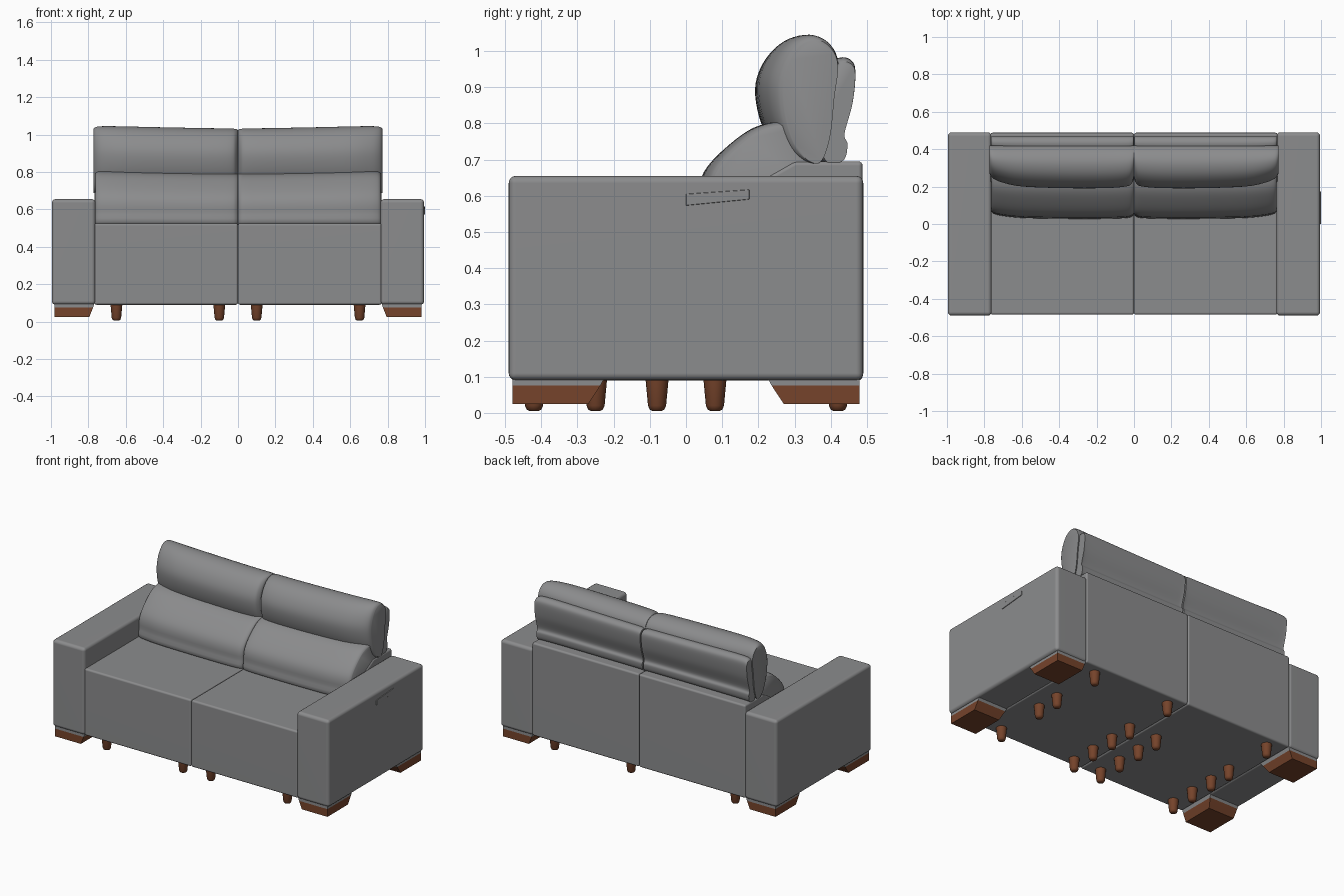
import bpy
import bmesh
import math
from mathutils import Vector

cube = bpy.data.objects.get("Cube")
if cube:
    bpy.data.objects.remove(cube, do_unlink=True)


def material(name, rgb):
    mat = bpy.data.materials.new(name)
    mat.use_nodes = True
    mat.diffuse_color = (*rgb, 1)
    bsdf = mat.node_tree.nodes["Principled BSDF"]
    bsdf.inputs["Base Color"].default_value = (*rgb, 1)
    bsdf.inputs["Roughness"].default_value = 0.8
    return mat


GREY = material("grey upholstery", (0.26, 0.262, 0.267))
WOOD = material("brown wood", (0.18, 0.057, 0.024))


def finish(name, bm, mats, angle=40, weighted=False):
    """Turn a bmesh into a shaded object."""
    bmesh.ops.recalc_face_normals(bm, faces=bm.faces)
    mesh = bpy.data.meshes.new(name)
    bm.to_mesh(mesh)
    bm.free()
    for mat in mats:
        mesh.materials.append(mat)
    obj = bpy.data.objects.new(name, mesh)
    bpy.context.collection.objects.link(obj)
    bpy.ops.object.select_all(action='DESELECT')
    obj.select_set(True)
    bpy.context.view_layer.objects.active = obj
    bpy.ops.object.shade_smooth_by_angle(angle=math.radians(angle))
    if weighted:
        obj.modifiers.new("flat_panels", 'WEIGHTED_NORMAL').keep_sharp = True
    return obj


def loft(rings):
    """Skin a list of closed rings and cap both ends."""
    bm = bmesh.new()
    rows = [[bm.verts.new(p) for p in ring] for ring in rings]
    n = len(rows[0])
    for a, b in zip(rows, rows[1:]):
        for i in range(n):
            j = (i + 1) % n
            bm.faces.new((a[i], a[j], b[j], b[i]))
    bm.faces.new(rows[0])
    bm.faces.new(rows[-1])
    return bm


def panel(name, profile, x0, x1, radius):
    """Extrude a side profile across x and round its edges."""
    bm = loft([[(x, y, z) for y, z in profile] for x in (x0, x1)])
    bmesh.ops.recalc_face_normals(bm, faces=bm.faces)
    bmesh.ops.bevel(bm, geom=bm.edges[:], offset=radius, segments=4,
                    profile=0.5, affect='EDGES')
    return finish(name, bm, [GREY], weighted=True)


def smooth_path(points, steps, closed):
    """Catmull-Rom curve through the points."""
    pts = [Vector(p) for p in points]
    n = len(pts)
    pick = (lambda i: pts[i % n]) if closed else (lambda i: pts[max(0, min(n - 1, i))])
    out = []
    for i in range(n if closed else n - 1):
        a, b, c, d = (pick(i + k) for k in (-1, 0, 1, 2))
        for s in range(steps):
            t = s / steps
            out.append(0.5 * (2 * b + (c - a) * t + (2 * a - 5 * b + 4 * c - d) * t * t
                              + (3 * b - a - 3 * c + d) * t ** 3))
    if not closed:
        out.append(pts[-1])
    return out


# Along a cushion from centre seam to outer end: position, depth loss, height loss
STATIONS = [(0, .22, .06), (.012, .12, .045), (.05, .04, .035), (.2, 0, .03), (.5, 0, .018),
            (.78, .04, .004), (.92, .14, 0), (.98, .24, .01), (1, .34, .04)]


def cushion(name, profile, side, x0, x1, pinch):
    outline = smooth_path(profile, 5, True)
    back = max(p.x for p in outline)
    low = min(p.y for p in outline)
    rings = []
    for f, depth, height in smooth_path(STATIONS, 4, False):
        x = side * (x0 + (x1 - x0) * f)
        rings.append([(x, back + (p.x - back) * (1 - depth * pinch),
                       low + (p.y - low) * (1 - height)) for p in outline])
    return finish(name, loft(rings), [GREY], angle=50)


BODY = [(-.485, .09), (-.485, .525), (.22, .525), (.22, .65),
        (.30, .695), (.488, .695), (.488, .09)]
ARM = [(-.49, .09), (-.49, .655), (.49, .655), (.49, .09)]
LUMBAR = [(.06, .51), (.035, .59), (.05, .67), (.12, .745), (.2, .795),
          (.30, .80), (.36, .72), (.36, .52)]
HEAD = [(.21, .80), (.192, .9), (.215, .975), (.265, 1.028), (.33, 1.045), (.39, 1.022),
        (.42, .97), (.405, .88), (.385, .76), (.34, .69), (.26, .72)]
BACK_PANEL = [(.405, .96), (.425, .982), (.455, .975), (.468, .945), (.458, .86), (.432, .775),
              (.442, .745), (.43, .7), (.38, .69), (.36, .73), (.385, .83)]

for side, label in ((1, "left"), (-1, "right")):
    # Seat and back frame, arm
    panel(label + "_seat_frame", BODY, 0, side * .768, .012)
    panel(label + "_arm", ARM, side * .762, side * .995, .02)

    # Loose cushions
    cushion(label + "_lumbar_cushion", LUMBAR, side, .001, .762, .3)
    cushion(label + "_head_cushion", HEAD, side, .001, .772, 1)
    cushion(label + "_back_panel", BACK_PANEL, side, .004, .764, .5)

    # Corner feet, with an upholstered band at the top
    for end, place in ((-1, "front"), (1, "back")):
        rings = []
        for z, x_in, y_in in ((.025, .795, .27), (.075, .775, .237), (.095, .768, .226)):
            rings.append([(side * x, end * y, z) for x, y in
                          ((x_in, y_in), (.98, y_in), (.98, .48), (x_in, .48))])
        bm = loft(rings)
        for face in bm.faces:
            face.material_index = 1 if face.calc_center_median().z > .076 else 0
        finish(f"{place}_{label}_foot", bm, [WOOD, GREY], angle=20)


def peg(x, y):
    """Small round support leg, tapered with a rounded tip."""
    rings = []
    for z, r in ((.005, .012), (.009, .02), (.02, .025), (.095, .032)):
        rings.append([(x + r * math.cos(a), y + r * math.sin(a), z)
                      for a in (math.tau * i / 16 for i in range(16))])
    finish("support_leg", loft(rings), [WOOD], angle=50)


# Rows of support legs under the frame
ROWS = {.65: (.42, .08, -.08, -.42),
        .1: (.42, .08, -.08, -.25, -.42),
        -.1: (.08, -.08, -.25, -.42),
        -.65: (.42, .08, -.08, -.25, -.42)}
for x, ys in ROWS.items():
    for y in ys:
        peg(x, y)

# Flap on the outer face of the left arm
panel("arm_flap", [(.0, .573), (.0, .605), (.175, .617), (.175, .59)], .99, .999, .002)
